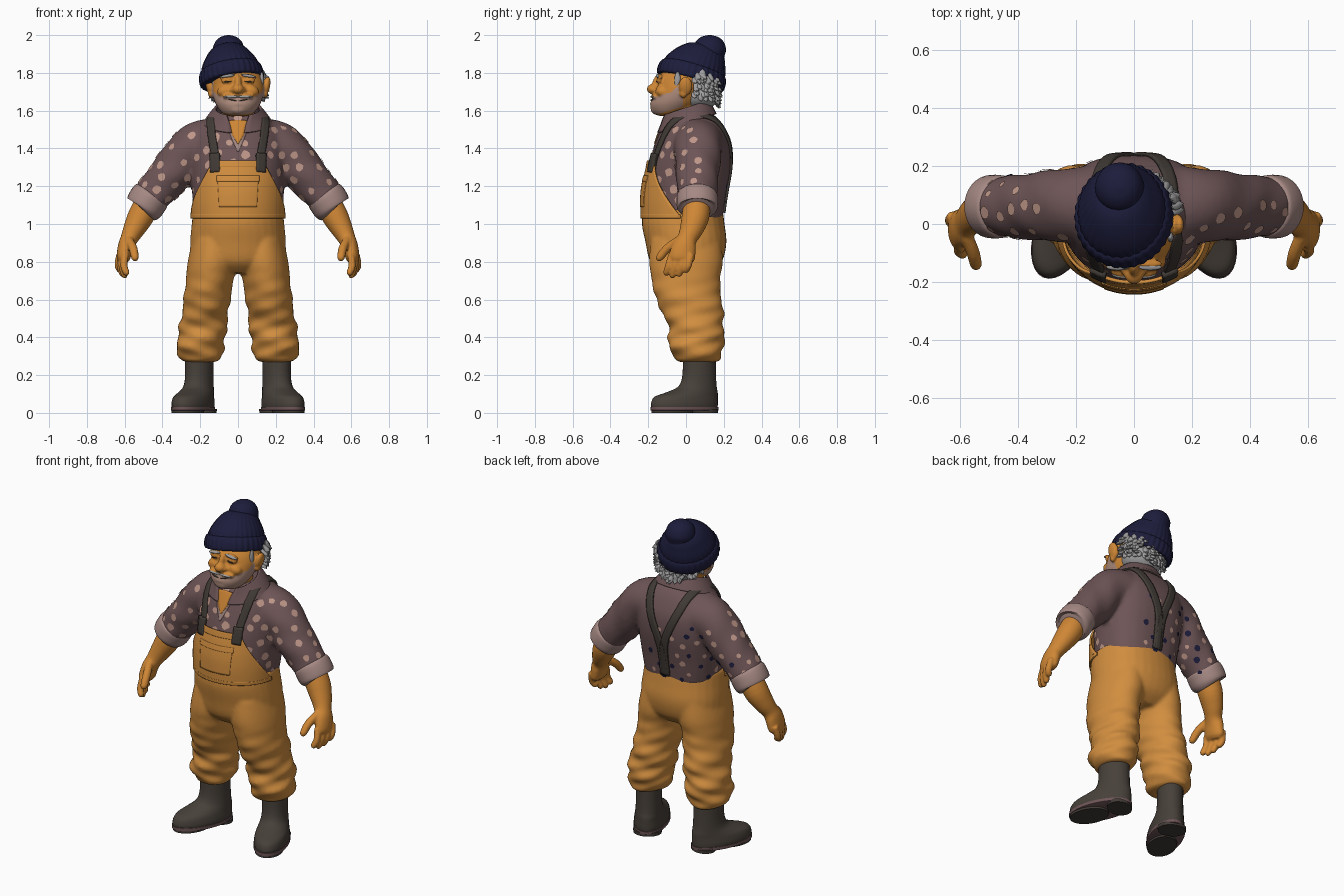
import bpy, bmesh, math, random
from mathutils import Vector, Matrix
from mathutils.bvhtree import BVHTree

random.seed(4)
if "Cube" in bpy.data.objects:
    bpy.data.objects.remove(bpy.data.objects["Cube"])

def material(name, r, g, b):
    m = bpy.data.materials.new(name)
    m.use_nodes = True
    m.diffuse_color = (r, g, b, 1)
    m.node_tree.nodes["Principled BSDF"].inputs["Base Color"].default_value = (r, g, b, 1)
    return m

PANTS = material("ochre canvas", .64, .27, .05)
SKIN = material("tan skin", .62, .24, .036)
SHIRT = material("plum shirt", .155, .09, .094)
CUFF = material("pale cuff", .38, .25, .23)
SPOT = material("pink spot", .52, .31, .25)
NAVY = material("navy knit", .012, .012, .045)
BOOT = material("grey rubber", .064, .052, .042)
STRAP = material("dark strap", .052, .043, .036)
HAIR = material("grey hair", .35, .34, .34)
STUBBLE = material("stubble", .44, .27, .21)
made = []

def finish(name, bm, mat, mirror=False, thick=0, matrix=None, closed=True):
    if closed:
        bmesh.ops.recalc_face_normals(bm, faces=bm.faces)
    if matrix:
        bm.transform(matrix)
    me = bpy.data.meshes.new(name)
    bm.to_mesh(me)
    bm.free()
    me.materials.append(mat)
    ob = bpy.data.objects.new(name, me)
    bpy.context.collection.objects.link(ob)
    if thick:
        mod = ob.modifiers.new("thickness", "SOLIDIFY")
        mod.thickness, mod.offset = thick, 0
    if mirror:
        ob.modifiers.new("mirror", "MIRROR")
    made.append(ob)
    return ob

def fuse(name, parts, mat, voxel, rounds):
    """Melt overlapping closed parts into one smooth skin."""
    bpy.context.view_layer.update()
    dg = bpy.context.evaluated_depsgraph_get()
    bm = bmesh.new()
    for ob in parts:
        bm.from_mesh(ob.evaluated_get(dg).to_mesh())
    for ob in parts:
        made.remove(ob)
        bpy.data.objects.remove(ob)
    ob = finish(name, bm, mat, closed=False)
    mod = ob.modifiers.new("melt", "REMESH")
    mod.mode, mod.voxel_size = 'VOXEL', voxel
    mod = ob.modifiers.new("relax", "SMOOTH")
    mod.factor, mod.iterations = .5, rounds
    bpy.context.view_layer.update()
    dg = bpy.context.evaluated_depsgraph_get()
    ob.data = bpy.data.meshes.new_from_object(ob.evaluated_get(dg))
    ob.modifiers.clear()
    ob.data.materials.clear()
    ob.data.materials.append(mat)
    return ob

def spline(pts, steps):
    """Smooth curve through tuples of any length."""
    out = []
    for i in range(len(pts) - 1):
        a, b, c, d = (pts[min(max(i + k, 0), len(pts) - 1)] for k in (-1, 0, 1, 2))
        for s in range(steps):
            t = s / steps
            out.append(tuple(q + .5 * t * (r - p + t * (2*p - 5*q + 4*r - w + t * (3*(q - r) + w - p)))
                             for p, q, r, w in zip(a, b, c, d)))
    return out + [tuple(pts[-1])]

def bridge(bm, rows, loop):
    for a, b in zip(rows, rows[1:]):
        for i in range(len(a) if loop else len(a) - 1):
            j = (i + 1) % len(a)
            bm.faces.new((a[i], a[j], b[j], b[i]))

def loft(name, rings, mat, seg=32, steps=4, along=False, bump=None, **kw):
    """Skin over elliptical rings (x, y, z, rx, ry), level or square to the path."""
    bm, rows = bmesh.new(), []
    rings = spline(rings, steps)
    for i, (x, y, z, rx, ry) in enumerate(rings):
        u, v = Vector((1, 0, 0)), Vector((0, 1, 0))
        if along:
            t = Vector(rings[min(i + 1, len(rings) - 1)][:3]) - Vector(rings[max(i - 1, 0)][:3])
            u = t.cross(v).normalized()
            v = u.cross(t).normalized()
        row = []
        for k in range(seg):
            th = 2 * math.pi * k / seg
            f = bump(th, z) if bump else 1
            row.append(bm.verts.new(Vector((x, y, z)) + (u * rx * math.cos(th) + v * ry * math.sin(th)) * f))
        rows.append(row)
    bridge(bm, rows, True)
    bm.faces.new(rows[0])
    bm.faces.new(rows[-1])
    return finish(name, bm, mat, **kw)

def sheet(name, rows, mat, mid=-90, thick=.012, tilt=0):
    """Curved panel; rows are (z, centre y, rx, ry, half angle in degrees)."""
    bm, grid = bmesh.new(), []
    for z, cy, rx, ry, half in spline(rows, 5):
        row = []
        for k in range(33):
            th = math.radians(mid + half * (k / 16 - 1))
            y = cy + ry * math.sin(th)
            row.append(bm.verts.new((rx * math.cos(th), y, z + tilt * y)))
        grid.append(row)
    bridge(bm, grid, False)
    return finish(name, bm, mat, thick=thick)

def ball(name, pos, size, mat, rot=(0, 0, 0), **kw):
    bm = bmesh.new()
    bmesh.ops.create_uvsphere(bm, u_segments=20, v_segments=12, radius=1)
    turn = Matrix.LocRotScale(Vector(pos), Matrix.Rotation(rot[1], 3, 'Y') @ Matrix.Rotation(rot[0], 3, 'X'), Vector(size))
    return finish(name, bm, mat, matrix=turn, **kw)

# Shirt, with a squarer back than belly
torso = loft("torso", [(0, 0, 1.02, .225, .192), (0, .004, 1.15, .242, .206), (0, .02, 1.3, .25, .215),
             (0, .035, 1.42, .248, .198), (0, .035, 1.5, .22, .17), (0, .03, 1.555, .165, .142), (0, .02, 1.59, .1, .11)],
             SHIRT, bump=lambda t, z: 1 + .09 * math.sin(2 * t) ** 2 * (math.sin(t) > 0))
sleeves = loft("sleeves", [(.08, .06, 1.45, .1, .13), (.17, .065, 1.44, .113, .132), (.25, .065, 1.39, .122, .126),
               (.36, .06, 1.26, .112, .114), (.43, .06, 1.18, .102, .106), (.48, .06, 1.115, .094, .1)],
               SHIRT, along=True, mirror=True, bump=lambda t, z: 1 + .025 * math.sin(3 * t + 45 * z))
shirt = fuse("shirt", [torso, sleeves], SHIRT, .013, 6)
loft("rolled_cuffs", [(.452, .06, 1.16, .09, .095), (.459, .06, 1.15, .102, .107), (.48, .06, 1.12, .105, .11),
     (.5, .06, 1.085, .1, .106), (.506, .06, 1.077, .08, .085)], CUFF, along=True, mirror=True)
sheet("collar", [(1.53, .004, .18, .152, 170), (1.575, .002, .148, .134, 163), (1.612, -.005, .118, .122, 150)],
      SHIRT, 90, .014, .33)

# Surface lookup for anything lying on the shirt
verts = [v.co.copy() for v in shirt.data.vertices]
tree = BVHTree.FromPolygons(verts, [list(p.vertices) for p in shirt.data.polygons])

def snap(p, lift):
    co, n, _, _ = tree.find_nearest(p)
    return co + n * lift, n

def ribbon(name, pts, mat, lift=.006, thick=.012, **kw):
    """Band on the shirt through (x, y, z, half width)."""
    bm, grid = bmesh.new(), []
    pts = spline(pts, 6)
    for i, (x, y, z, w) in enumerate(pts):
        p = Vector((x, y, z))
        t = Vector(pts[min(i + 1, len(pts) - 1)][:3]) - Vector(pts[max(i - 1, 0)][:3])
        side = t.cross(snap(p, 0)[1]).normalized()
        grid.append([bm.verts.new(snap(p + side * w * k / 2, lift)[0]) for k in range(-2, 3)])
    bridge(bm, grid, False)
    return finish(name, bm, mat, thick=thick, **kw)

# Suspenders, buckles and open neck
ribbon("suspenders", [(.148, -.24, 1.26, .026), (.152, -.22, 1.38, .026), (.168, -.14, 1.52, .026), (.165, .01, 1.63, .025),
       (.145, .15, 1.6, .025), (.09, .27, 1.45, .025), (.03, .29, 1.3, .024), (.008, .29, 1.2, .026), (.006, .27, 1.05, .026)],
       STRAP, mirror=True)
ribbon("buckles", [(.147, -.25, 1.28, .034), (.15, -.23, 1.39, .034)], STRAP, lift=.015, thick=.02, mirror=True)
ribbon("undershirt", [(0, -.23, 1.4, .003), (0, -.21, 1.46, .035), (0, -.17, 1.55, .07)], CUFF, lift=.003, thick=.004)
ribbon("throat", [(0, -.23, 1.445, .003), (0, -.21, 1.49, .035), (0, -.16, 1.57, .08)], SKIN, lift=.007, thick=.004)

# Printed spots: large in front, small and partly navy behind, one shoulder plain
groups, placed = {SPOT: bmesh.new(), NAVY: bmesh.new()}, []
for _ in range(1800):
    p = random.choice(shirt.data.polygons)
    c, n = p.center.copy(), p.normal.copy()
    back = c.y > .08
    plain = (back and (c.z > 1.4 or c.x > .1)) or (c.x > .2 and c.y > .03 and n.z < .3)
    if n.z > .72 or plain or any((c - q).length < (.056 if back else .064) for q in placed):
        continue
    placed.append(c)
    bm = groups[NAVY if back and random.random() < .45 else SPOT]
    u = n.orthogonal().normalized()
    v, r = n.cross(u), random.uniform(.013, .02) if back else random.uniform(.018, .026)
    ring = [(u * math.cos(k * math.tau / 9) + v * math.sin(k * math.tau / 9)) * r * random.uniform(.85, 1.1) for k in range(9)]
    bm.faces.new([bm.verts.new(snap(c + n * .01 + d, .004)[0]) for d in ring])
for mat, bm in groups.items():
    finish("spots_" + mat.name.split()[0], bm, mat, closed=False)

# Overalls
def folds(th, z):
    w = min(max((.78 - z) / .35, 0), 1)
    return 1 + w * (.05 * math.sin(2 * th + 44 * z) + .04 * math.sin(3 * th - 78 * z))

seat = loft("seat", [(0, -.017, 1.075, .237, .211), (0, -.015, 1.0, .245, .219), (0, 0, .9, .253, .214),
            (0, 0, .8, .245, .19), (0, 0, .74, .17, .13)], PANTS,
            bump=lambda t, z: 1 + .05 * math.sin(2 * t) ** 2 * (math.sin(t) > 0))
legs = loft("legs", [(.125, 0, .92, .115, .185), (.134, 0, .8, .132, .195), (.15, 0, .7, .126, .18), (.164, .015, .6, .124, .174),
            (.178, .045, .5, .122, .154), (.19, .055, .42, .128, .145), (.199, .055, .35, .124, .145), (.2, .06, .3, .112, .13),
            (.2, .06, .275, .095, .11), (.2, .06, .27, .07, .09)], PANTS, seg=64, steps=8, bump=folds, mirror=True)
fuse("trousers", [seat, legs], PANTS, .01, 6)
sheet("bib", [(1.04, -.014, .247, .222, 86), (1.12, -.014, .25, .222, 70), (1.2, -.008, .25, .221, 54),
      (1.27, .002, .252, .217, 41), (1.33, .012, .252, .212, 32)], PANTS, thick=.01)
sheet("bib_hem", [(1.3, .008, .254, .217, 35), (1.335, .012, .254, .214, 31)], PANTS, thick=.01)
sheet("bib_pocket", [(1.09, -.014, .253, .225, 23), (1.17, -.011, .253, .225, 24), (1.24, -.003, .254, .222, 25)], PANTS, thick=.01)
sheet("pocket_flap", [(1.225, -.003, .256, .227, 26), (1.255, 0, .255, .223, 26)], PANTS, thick=.008)
sheet("waist_seam", [(1.03, -.014, .249, .223, 86), (1.05, -.014, .249, .224, 86)], PANTS, thick=.008)

# Boots with splayed toes
stance = Matrix.Translation((.205, .07, 0)) @ Matrix.Rotation(math.radians(23), 4, 'Z')
loft("boots", [(0, 0, .32, .074, .09), (0, 0, .2, .072, .092), (0, -.01, .14, .075, .106), (0, -.04, .11, .082, .142),
     (0, -.075, .085, .09, .178), (0, -.085, .05, .096, .188), (0, -.085, .025, .094, .186)], BOOT, mirror=True, matrix=stance)
loft("soles", [(0, -.085, .032, .098, .192), (0, -.085, .014, .098, .192), (0, -.085, .012, .094, .188)], SHIRT,
     steps=1, mirror=True, matrix=stance)
for part, y, ry in (("heel_blocks", .035, .066), ("tread_pads", -.155, .115)):
    loft(part, [(0, y, .02, .082, ry), (0, y, 0, .08, ry)], STRAP, steps=1, mirror=True, matrix=stance)

# Forearms and hands
arm = [loft("forearm", [(.47, .06, 1.13, .066, .07), (.515, .05, 1.04, .069, .073), (.552, .028, .97, .057, .062),
            (.577, .005, .92, .046, .052), (.594, -.01, .88, .042, .064), (.607, -.022, .82, .036, .068),
            (.61, -.025, .795, .02, .05)], SKIN, seg=24, along=True, mirror=True)]
def finger(a, b, c, r):
    tip = tuple(q + .25 * (q - p) for p, q in zip(b, c))
    arm.append(loft("finger", [a + (r, r), b + (r * 1.05, r * 1.05), c + (r * .9, r * .9), tip + (r * .3, r * .3)], SKIN,
                    seg=12, along=True, mirror=True))
for i, drop in enumerate((.012, 0, .006, .025)):
    x, y = .596 + .01 * i, -.075 + .034 * i
    finger((x, y, .84), (x + .008, y - .016, .78), (x - .006, y - .03, .727 + drop), .0185)
finger((.578, -.04, .915), (.555, -.1, .87), (.545, -.142, .82), .022)
fuse("arms", arm, SKIN, .0065, 2)

# Head and face melted together, beard area coloured by height
bits = [loft("neck", [(0, .005, 1.47, .095, .09), (0, -.005, 1.56, .088, .092), (0, -.01, 1.66, .088, .09)], SKIN),
        loft("skull", [(0, -.1, 1.572, .04, .035), (0, -.09, 1.585, .08, .08), (0, -.062, 1.63, .115, .127),
             (0, -.038, 1.68, .133, .137), (0, -.016, 1.74, .137, .137), (-.012, .008, 1.79, .133, .145),
             (-.03, .025, 1.84, .105, .12)], SKIN, seg=48, steps=6),
        ball("nose", (0, -.174, 1.714), (.032, .034, .027), SKIN),
        ball("nose_bridge", (0, -.156, 1.748), (.018, .022, .045), SKIN, (-.3, 0, 0)),
        ball("chin", (0, -.152, 1.61), (.052, .036, .032), SKIN),
        ball("lower_lip", (0, -.176, 1.636), (.035, .015, .01), SKIN)]
for pos, size, rot in (((.024, -.162, 1.708), (.019, .022, .017), 0), ((.068, -.126, 1.705), (.044, .036, .032), .3),
                       ((.036, -.163, 1.674), (.046, .022, .015), 0), ((.056, -.139, 1.758), (.034, .018, .016), 0),
                       ((.055, -.138, 1.782), (.045, .016, .012), .15), ((.15, -.002, 1.73), (.02, .036, .052), .2),
                       ((.143, -.014, 1.69), (.016, .02, .022), 0)):
    bits.append(ball("feature", pos, size, SKIN, (0, rot, 0), mirror=True))
head = fuse("head", bits, SKIN, .0065, 3)
head.data.materials.append(STUBBLE)
for p in head.data.polygons:
    x, y, z = p.center
    jaw = y < -.015 and z > 1.575 + .3 * (y + .17) and abs(x) < .14
    p.material_index = int(jaw and z < 1.675 + .5 * max(0, abs(x) - .085) + .8 * max(0, y + .08))

for name, pos, size, mat, rot in (
        ("mouth_line", (.024, -.176, 1.655), (.027, .013, .003), STRAP, -.2),
        ("moustache", (.034, -.174, 1.674), (.042, .014, .008), HAIR, 0),
        ("eyebrows", (.056, -.149, 1.784), (.04, .011, .008), HAIR, .15),
        ("eyes", (.055, -.153, 1.754), (.02, .006, .004), STRAP, .1),
        ("sideburns", (.126, -.045, 1.76), (.011, .017, .045), HAIR, 0)):
    ball(name, pos, size, mat, (0, rot, 0), mirror=True)

# Curly hair at the nape
bm = bmesh.new()
for i in range(120):
    a = math.radians(random.uniform(4, 176))
    z = random.uniform(1.63, 1.75) + .045 * abs(math.cos(a))
    lean = .9 + .1 * (z - 1.62) / .15
    at = Vector((.147 * math.cos(a) * lean, .035 + .14 * math.sin(a) * lean, z))
    turn = Matrix.Rotation(a, 4, 'Z') @ Matrix.Rotation(random.uniform(-1, -.3), 4, 'Y')
    bmesh.ops.create_icosphere(bm, subdivisions=1, radius=1,
                               matrix=Matrix.Translation(at) @ turn @ Matrix.Diagonal((.012, .017, .034, 1)))
finish("hair_curls", bm, HAIR)
loft("hair_base", [(0, .06, 1.625, .085, .085), (0, .06, 1.67, .118, .11), (-.01, .055, 1.78, .13, .115)], HAIR)

# Knitted hat
cap = Matrix.Translation((-.03, .02, 1.75)) @ Matrix.Rotation(-.17, 4, 'Y') @ Matrix.Rotation(-.28, 4, 'X')
ribs = lambda th, z: 1 + .014 * math.sin(32 * th) * (1 if z < .09 else .5)
loft("hat_band", [(0, 0, .0, .15, .165), (0, 0, .006, .168, .181), (0, 0, .04, .17, .184), (0, 0, .07, .162, .176),
     (0, 0, .082, .148, .16)], NAVY, seg=160, bump=ribs, matrix=cap)
loft("hat_crown", [(0, 0, .05, .156, .17), (0, .005, .1, .148, .162), (0, .012, .145, .124, .14), (0, .022, .18, .1, .115),
     (0, .03, .205, .07, .085), (0, .03, .215, .03, .04)], NAVY, seg=160, bump=ribs, matrix=cap)
loft("hat_bobble", [(-.045, .1, 1.85, .09, .095), (-.047, .118, 1.89, .083, .086), (-.05, .125, 1.925, .084, .087),
     (-.05, .125, 1.965, .07, .074), (-.05, .125, 1.99, .042, .045), (-.05, .125, 2.0, .008, .008)], NAVY)

# Smooth shading with crisp edges
bpy.ops.object.select_all(action='DESELECT')
for ob in made:
    ob.select_set(True)
bpy.context.view_layer.objects.active = made[0]
bpy.ops.object.shade_smooth_by_angle(angle=math.radians(45))
